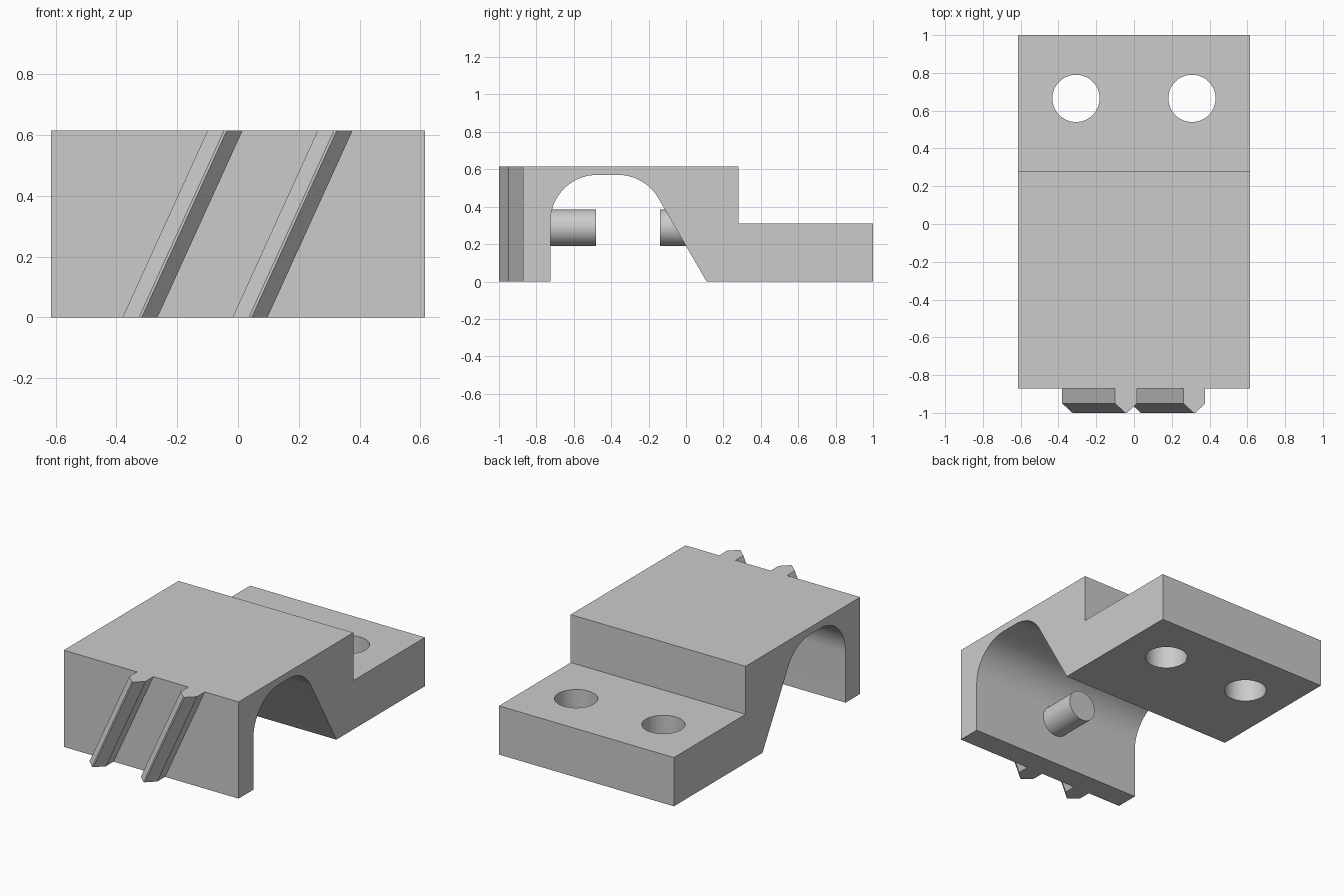
import bpy
import bmesh
from math import sin, cos, radians
from mathutils import Matrix, Vector

cube = bpy.data.objects.get("Cube")
if cube:
    bpy.data.objects.remove(cube, do_unlink=True)

# Single plain grey material
grey = bpy.data.materials.new("plain_grey")
grey.use_nodes = True
colour = (0.6, 0.6, 0.6, 1)
grey.diffuse_color = colour
grey.node_tree.nodes["Principled BSDF"].inputs["Base Color"].default_value = colour

HALF_WIDTH = 0.615
HEIGHT = 0.615
FRONT = -0.872


def finish(name, bm):
    bmesh.ops.recalc_face_normals(bm, faces=bm.faces)
    mesh = bpy.data.meshes.new(name)
    bm.to_mesh(mesh)
    bm.free()
    mesh.materials.append(grey)
    obj = bpy.data.objects.new(name, mesh)
    bpy.context.collection.objects.link(obj)
    return obj


def smooth(obj):
    bpy.ops.object.select_all(action="DESELECT")
    obj.select_set(True)
    bpy.context.view_layer.objects.active = obj
    bpy.ops.object.shade_smooth_by_angle(angle=radians(25))


def prism(name, points, offset):
    """Extrude a closed outline along an offset vector."""
    bm = bmesh.new()
    face = bm.faces.new([bm.verts.new(p) for p in points])
    new = bmesh.ops.extrude_face_region(bm, geom=[face], use_keep_orig=True)
    verts = [v for v in new["geom"] if isinstance(v, bmesh.types.BMVert)]
    bmesh.ops.translate(bm, verts=verts, vec=Vector(offset))
    return finish(name, bm)


def cylinder(name, radius, depth, centre, tilt=0):
    bm = bmesh.new()
    matrix = Matrix.Translation(centre) @ Matrix.Rotation(radians(tilt), 4, "X")
    bmesh.ops.create_cone(bm, cap_ends=True, segments=64, radius1=radius,
                          radius2=radius, depth=depth, matrix=matrix)
    return finish(name, bm)


def arc(cy, cz, r, start, end, steps=20):
    angles = [radians(start + (end - start) * i / steps) for i in range(steps + 1)]
    return [(cy + r * cos(a), cz + r * sin(a)) for a in angles]


# Stepped body with the arched channel underneath
profile = [(FRONT, 0), (FRONT, HEIGHT), (0.28, HEIGHT), (0.28, 0.31), (1, 0.31),
           (1, 0), (0.11, 0)]
profile += arc(-0.364, 0.32, 0.25, 30, 90)
profile += arc(-0.475, 0.32, 0.25, 90, 180)
profile += [(-0.725, 0)]
body = prism("body", [(-HALF_WIDTH, y, z) for y, z in profile],
             (2 * HALF_WIDTH, 0, 0))

# Two mounting holes through the rear ledge
for side in (-1, 1):
    cutter = cylinder("hole_cutter", 0.125, 1, (side * 0.307, 0.665, 0.15))
    cutter.hide_render = True
    mod = body.modifiers.new("hole", "BOOLEAN")
    mod.operation = "DIFFERENCE"
    mod.solver = "EXACT"
    mod.object = cutter
    bpy.context.view_layer.objects.active = body
    bpy.ops.object.modifier_apply(modifier=mod.name)
    bpy.data.objects.remove(cutter, do_unlink=True)
smooth(body)

# Pins facing each other across the channel
for name, start, end in (("front_pin", -0.74, -0.48), ("rear_pin", -0.14, 0.05)):
    smooth(cylinder(name, 0.097, end - start, (0, (start + end) / 2, 0.287), 90))

# Slanted chamfered ribs on the front face
rib = [(0, FRONT + 0.01), (0, -0.95), (0.054, -1), (0.063, -1),
       (0.115, -0.95), (0.115, FRONT + 0.01)]
for name, x in (("right_rib", -0.38), ("left_rib", -0.018)):
    prism(name, [(x + px, py, 0) for px, py in rib], (0.28, 0, HEIGHT))
